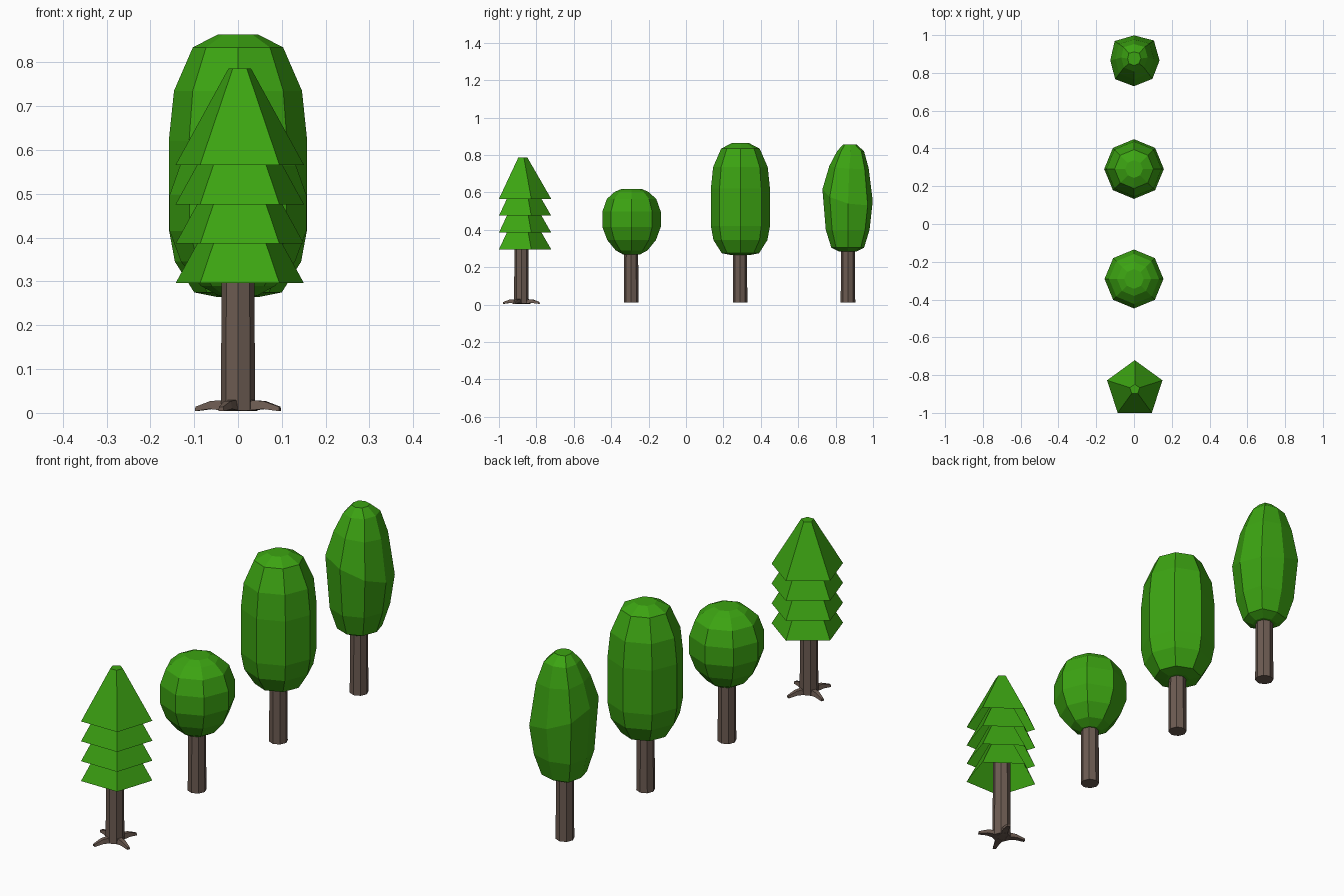
import bpy
import bmesh
from math import cos, sin, tau, radians
from mathutils import Vector

if "Cube" in bpy.data.objects:
    bpy.data.objects.remove(bpy.data.objects["Cube"])


def make_material(name, rgb):
    mat = bpy.data.materials.new(name)
    mat.use_nodes = True
    mat.diffuse_color = (*rgb, 1)
    mat.node_tree.nodes["Principled BSDF"].inputs["Base Color"].default_value = (*rgb, 1)
    return mat


green = make_material("leaf green", (0.045, 0.37, 0.006))
brown = make_material("bark brown", (0.15, 0.105, 0.083))


def loft(name, rings, mat, cap_start=True, cap_end=True):
    """Skin a list of equally sized point rings into one flat-shaded object."""
    bm = bmesh.new()
    loops = [[bm.verts.new(p) for p in ring] for ring in rings]
    n = len(loops[0])
    for low, high in zip(loops, loops[1:]):
        for i in range(n):
            j = (i + 1) % n
            bm.faces.new((low[i], low[j], high[j], high[i]))
    if cap_start:
        bm.faces.new(loops[0][::-1])
    if cap_end:
        bm.faces.new(loops[-1])
    if cap_start and cap_end:
        bmesh.ops.recalc_face_normals(bm, faces=bm.faces)
    mesh = bpy.data.meshes.new(name)
    bm.to_mesh(mesh)
    bm.free()
    mesh.materials.append(mat)
    obj = bpy.data.objects.new(name, mesh)
    bpy.context.collection.objects.link(obj)
    return obj


def ring(x, y, z, r, sides=8, start=0.0, wobble=None, tilt=0.0):
    """Horizontal polygon; wobble scales each corner, tilt lifts one side."""
    points = []
    for i in range(sides):
        a = radians(start) + tau * i / sides
        k = r * (wobble[i] if wobble else 1)
        lift = -tilt * cos(a - radians(35))
        points.append(Vector((x + k * cos(a), y + k * sin(a), z + lift)))
    return points


def trunk(name, y, bottom, top):
    loft(name, [ring(0, y, bottom, 0.039), ring(0, y, top, 0.037)], brown)


def crown(name, y, profile):
    loft(name, [ring(0, y, z, r) for z, r in profile], green)


# Pine: four nested open five-sided cones
PINE_Y = -0.875
for tier in range(4):
    base = 0.566 - 0.09 * tier
    loft(f"pine_tier_{tier + 1}",
         [ring(0.004, PINE_Y, base, 0.154, 5, 90),
          ring(0.004, PINE_Y, base + 0.22, 0.027, 5, 90)],
         green, cap_start=False)
trunk("pine_trunk", PINE_Y - 0.005, 0.005, 0.4)

# Pine roots: four tapering arms that arch to the ground
ROOT_PATH = [(0.02, 0.017, 0.016, 0.013), (0.065, 0.018, 0.012, 0.009),
             (0.103, 0.009, 0.007, 0.005)]  # reach, height, half width, half depth
for k in range(4):
    a = radians(68 + 90 * k)
    out, side = Vector((cos(a), sin(a), 0)), Vector((-sin(a), cos(a), 0))
    sections = []
    for reach, height, w, d in ROOT_PATH:
        c = Vector((0, PINE_Y - 0.005, height)) + out * reach
        up = Vector((0, 0, d))
        sections.append([c - side * w - up, c + side * w - up,
                         c + side * w * 0.7 + up, c - side * w * 0.7 + up])
    loft(f"pine_root_{k + 1}", sections, brown)

# Round tree
crown("round_crown", -0.291,
      [(0.268, 0.045), (0.29, 0.085), (0.345, 0.13), (0.415, 0.156),
       (0.497, 0.156), (0.565, 0.132), (0.603, 0.09), (0.619, 0.052)])
trunk("round_trunk", -0.293, 0.01, 0.32)

# Tall tree
crown("tall_crown", 0.291,
      [(0.265, 0.05), (0.275, 0.1), (0.345, 0.144), (0.42, 0.158),
       (0.62, 0.158), (0.735, 0.146), (0.834, 0.103), (0.863, 0.047)])
trunk("tall_trunk", 0.289, 0.01, 0.32)

# Irregular tree: uneven corners and a slanted widest ring
UNEVEN = [0.98, 1.08, 0.96, 1.05, 0.91, 1.02, 0.99, 1.0]
IRREGULAR = [(0.285, 0.05, 0, 0), (0.305, 0.09, 0, 0), (0.4, 0.12, 0, 0),
             (0.585, 0.138, 0, 0.055), (0.735, 0.108, 0.007, 0.01),
             (0.82, 0.074, 0.015, 0), (0.856, 0.037, 0.01, 0)]
loft("irregular_crown",
     [ring(0, 0.866 + shift, z, r, wobble=UNEVEN, tilt=tilt)
      for z, r, shift, tilt in IRREGULAR], green)
trunk("irregular_trunk", 0.866, 0.01, 0.34)
